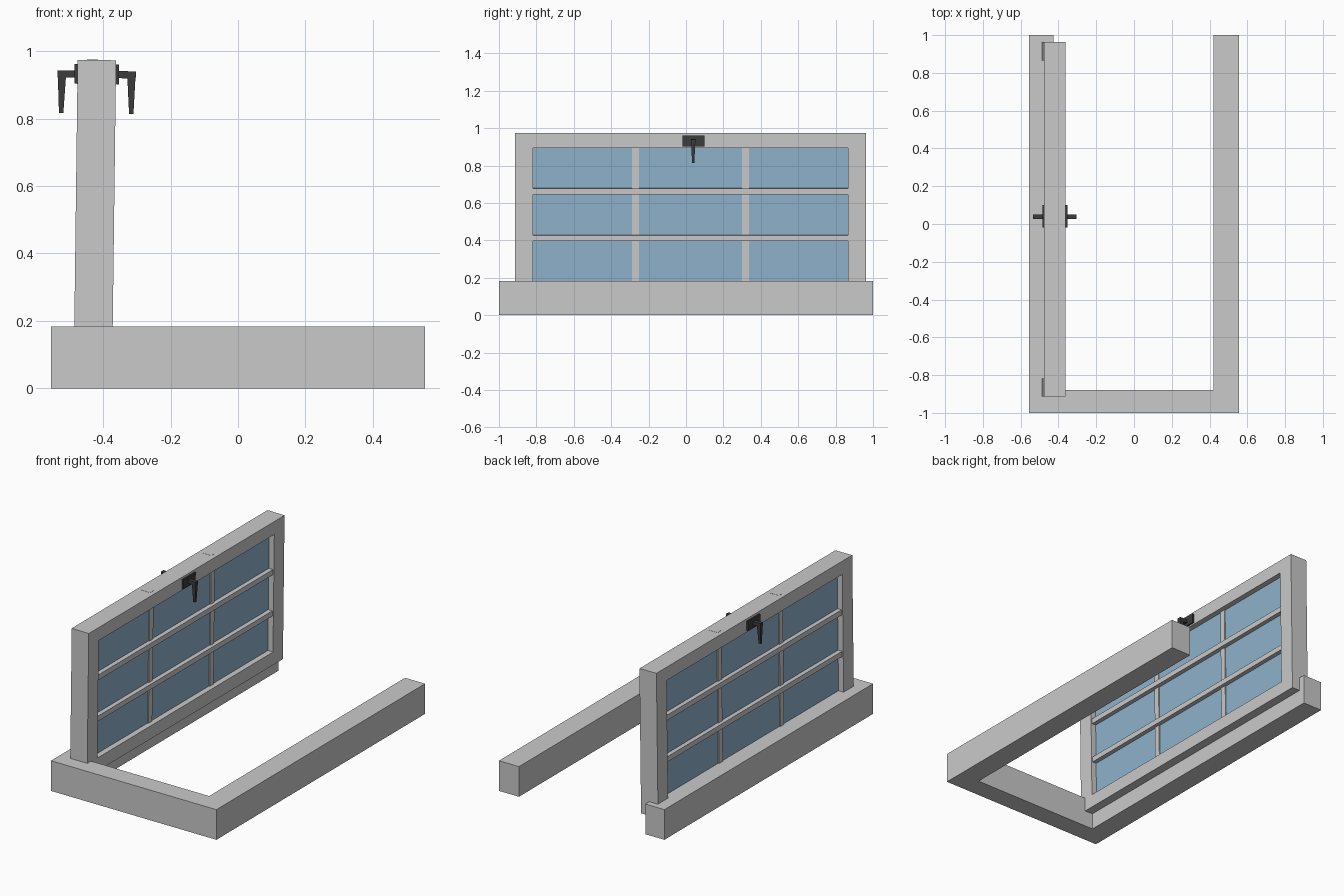
import bpy, bmesh
from mathutils import Matrix, Vector

if "Cube" in bpy.data.objects:
    bpy.data.objects.remove(bpy.data.objects["Cube"])


def material(name, rgb):
    m = bpy.data.materials.new(name)
    m.diffuse_color = (*rgb, 1)
    m.use_nodes = True
    m.node_tree.nodes["Principled BSDF"].inputs["Base Color"].default_value = m.diffuse_color
    return m


GREY = material("painted frame grey", (0.59, 0.59, 0.59))
BLUE = material("pane blue", (0.275, 0.445, 0.60))
BLACK = material("handle charcoal", (0.045, 0.045, 0.045))

# The sash leans slightly to +x; its local origin is the middle of its lower edge
LEAN = Matrix.Translation((-0.4298, 0.0245, 0.099)) @ Matrix.Rotation(0.0126, 4, 'Y')


def finish(name, bm, mat, matrix=Matrix()):
    bmesh.ops.recalc_face_normals(bm, faces=bm.faces)
    me = bpy.data.meshes.new(name)
    bm.to_mesh(me)
    bm.free()
    me.materials.append(mat)
    ob = bpy.data.objects.new(name, me)
    ob.matrix_world = matrix
    bpy.context.collection.objects.link(ob)
    return ob


def box(name, x, y, z, mat, matrix=LEAN):
    bm = bmesh.new()
    size = Vector((x[1] - x[0], y[1] - y[0], z[1] - z[0]))
    mid = Vector((x[0] + x[1], y[0] + y[1], z[0] + z[1])) / 2
    bmesh.ops.create_cube(bm, size=1, matrix=Matrix.Translation(mid) @ Matrix.Diagonal((*size, 1)))
    return finish(name, bm, mat, matrix)


def extrude(bm, offset):
    r = bmesh.ops.extrude_face_region(bm, geom=bm.faces[:], use_keep_orig=True)
    verts = [v for v in r["geom"] if isinstance(v, bmesh.types.BMVert)]
    bmesh.ops.translate(bm, verts=verts, vec=offset)


# U-shaped outer frame, open at the back
bm = bmesh.new()
plan = [(-0.555, -1), (0.555, -1), (0.555, 1), (0.421, 1),
        (0.421, -0.878), (-0.427, -0.878), (-0.427, 1), (-0.555, 1)]
bm.faces.new([bm.verts.new((x, y, 0)) for x, y in plan])
extrude(bm, (0, 0, 0.183))
finish("outer_frame", bm, GREY)

# Sash: rectangular ring of stiles and rails
W, H, T = 0.9385, 0.875, 0.057      # half width, height, half thickness
STILE, RAIL = 0.097, 0.08
bm = bmesh.new()
outer = [(-W, 0), (W, 0), (W, H), (-W, H)]
w = W - STILE
inner = [(-w, RAIL), (w, RAIL), (w, H - RAIL), (-w, H - RAIL)]
vo = [bm.verts.new((-T, *p)) for p in outer]
vi = [bm.verts.new((-T, *p)) for p in inner]
for i in range(4):
    j = (i + 1) % 4
    bm.faces.new((vo[i], vo[j], vi[j], vi[i]))
extrude(bm, (2 * T, 0, 0))
finish("sash_frame", bm, GREY, LEAN)

# Glass and glazing bars
box("glass", (-0.023, 0.023), (-w - 0.01, w + 0.01), (RAIL - 0.01, H - RAIL + 0.01), BLUE)
for n, y in enumerate((-0.294, 0.294)):
    box(f"vertical_bar_{n + 1}", (-0.029, 0.029), (y - 0.018, y + 0.018), (0.01, H + 0.001), GREY)
for n, z in enumerate((0.313, 0.564)):
    box(f"horizontal_bar_{n + 1}", (-0.05, 0.05), (-w - 0.01, w + 0.01), (z - 0.016, z + 0.016), GREY)

# Handles on both faces: plate, spindle and tapered lever
for side, label in ((-1, "outer"), (1, "inner")):
    def span(a, b):
        return sorted((side * a, side * b))
    box(f"{label}_handle_plate", span(T - 0.005, T + 0.009), (-0.044, 0.075), (0.804, 0.862), BLACK)
    box(f"{label}_handle_spindle", span(T, 0.116), (0.002, 0.026), (0.822, 0.843), BLACK)
    lever = box(f"{label}_handle_lever", span(0.090, 0.116), (0.002, 0.026), (0.716, 0.843), BLACK)
    for v in lever.data.vertices:
        if v.co.z < 0.75:
            v.co.x = side * 0.104 + (v.co.x - side * 0.103) * 0.5
            v.co.y = 0.014 + (v.co.y - 0.014) * 0.5
